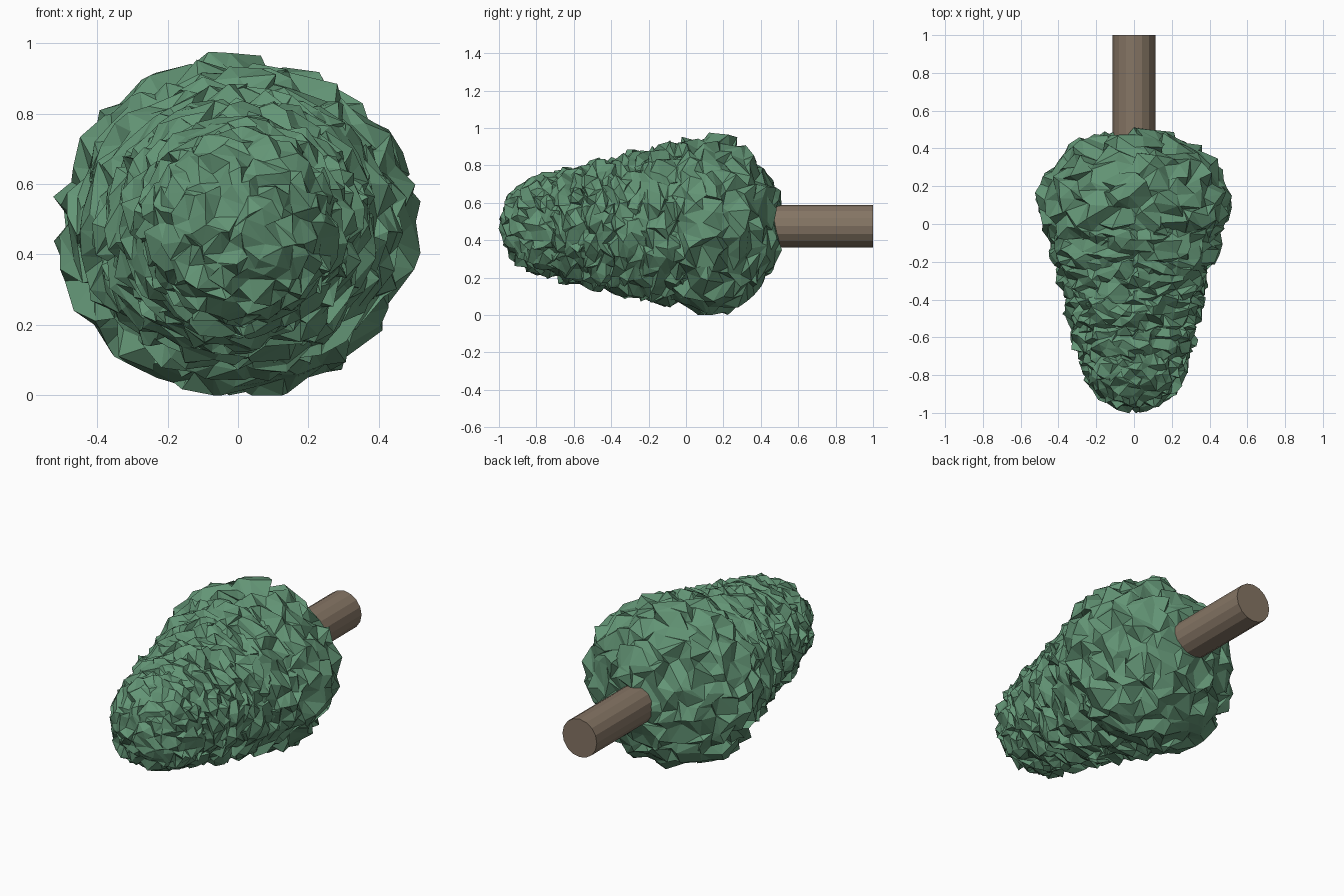
import bpy, bmesh, math, random
from mathutils import Vector

cube = bpy.data.objects.get("Cube")
if cube:
    bpy.data.objects.remove(cube)

random.seed(7)
AXIS_Z = 0.48


def material(name, rgb):
    mat = bpy.data.materials.new(name)
    mat.use_nodes = True
    mat.diffuse_color = (*rgb, 1)
    mat.node_tree.nodes["Principled BSDF"].inputs["Base Color"].default_value = (*rgb, 1)
    return mat


def add_object(name, bm, mat):
    mesh = bpy.data.meshes.new(name)
    bm.to_mesh(mesh)
    bm.free()
    mesh.materials.append(mat)
    obj = bpy.data.objects.new(name, mesh)
    bpy.context.collection.objects.link(obj)
    return obj


def foliage_clump(name, y, radii, mat):
    """Faceted ellipsoid whose vertices are scattered in every direction."""
    bm = bmesh.new()
    bmesh.ops.create_icosphere(bm, subdivisions=4, radius=1)
    for v in bm.verts:
        jitter = Vector([random.uniform(-1, 1) for _ in range(3)])
        v.co = (v.co + jitter * 0.085) * Vector(radii) + Vector((0, y, AXIS_Z))
        v.co.z = max(v.co.z, 0)
    return add_object(name, bm, mat)


leaf_green = material("leaf green", (0.125, 0.30, 0.18))
bark_brown = material("bark brown", (0.235, 0.178, 0.128))

# Foliage: overlapping flattened clumps shrinking towards the tip
clumps = [("foliage_base", 0.11, (0.49, 0.395, 0.462)),
          ("foliage_lower", -0.10, (0.435, 0.29, 0.422)),
          ("foliage_middle", -0.26, (0.395, 0.27, 0.382)),
          ("foliage_upper", -0.43, (0.355, 0.25, 0.342)),
          ("foliage_top", -0.59, (0.318, 0.23, 0.304)),
          ("foliage_tip", -0.735, (0.275, 0.25, 0.268))]
for name, y, radii in clumps:
    foliage_clump(name, y, radii, leaf_green)

# Trunk: faceted cylinder lying along y
bm = bmesh.new()
bmesh.ops.create_cone(bm, cap_ends=True, segments=16, radius1=0.113, radius2=0.113, depth=0.8)
trunk = add_object("trunk", bm, bark_brown)
trunk.rotation_euler.x = math.radians(90)
trunk.location = (0, 0.6, 0.475)
